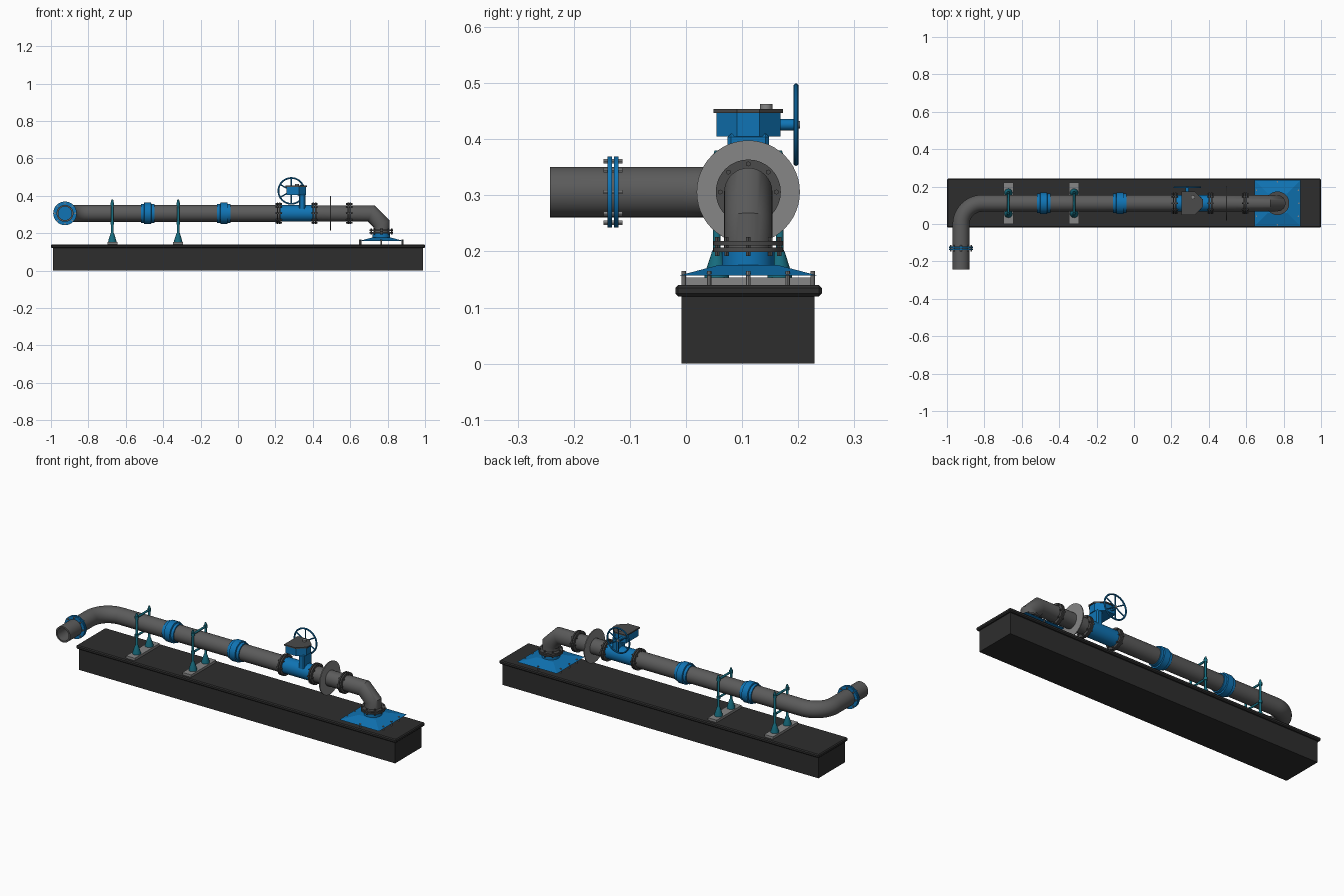
import bpy, bmesh, math
from mathutils import Vector, Matrix

if "Cube" in bpy.data.objects:
    bpy.data.objects.remove(bpy.data.objects["Cube"])


def material(name, r, g, b):
    m = bpy.data.materials.new(name)
    m.use_nodes = True
    m.diffuse_color = (r, g, b, 1)
    bsdf = next(n for n in m.node_tree.nodes if n.type == 'BSDF_PRINCIPLED')
    bsdf.inputs["Base Color"].default_value = (r, g, b, 1)
    return m


BLACK = material("black base", 0.027, 0.027, 0.027)
PIPE = material("dark grey pipe", 0.105, 0.105, 0.105)
DARK = material("charcoal flange", 0.07, 0.07, 0.07)
GREY = material("light grey", 0.24, 0.24, 0.24)
BLUE = material("valve blue", 0.005, 0.175, 0.46)
TEAL = material("support teal", 0.008, 0.15, 0.21)

X, Y, Z = Vector((1, 0, 0)), Vector((0, 1, 0)), Vector((0, 0, 1))
PY, PZ, R = 0.111, 0.306, 0.045      # main pipe axis and radius
INLET_X, OUTLET_X = -0.925, 0.767


def finish(name, bm, mat, smooth=True):
    bmesh.ops.recalc_face_normals(bm, faces=bm.faces)
    me = bpy.data.meshes.new(name)
    bm.to_mesh(me)
    bm.free()
    me.materials.append(mat)
    ob = bpy.data.objects.new(name, me)
    bpy.context.collection.objects.link(ob)
    if smooth:
        bpy.ops.object.select_all(action='DESELECT')
        ob.select_set(True)
        bpy.context.view_layer.objects.active = ob
        bpy.ops.object.shade_smooth_by_angle(angle=math.radians(35))
    return ob


def box(name, lo, hi, mat, bevel=0):
    bm = bmesh.new()
    bmesh.ops.create_cube(bm, size=1)
    lo, hi = Vector(lo), Vector(hi)
    for v in bm.verts:
        v.co = (lo + hi) / 2 + v.co * (hi - lo)
    if bevel:
        bmesh.ops.bevel(bm, geom=bm.edges[:], offset=bevel, segments=1, affect='EDGES')
    return finish(name, bm, mat, False)


def lathe(name, profile, origin, axis, mat, n=32):
    """Spin (distance along axis, radius) points; zero radius closes an end."""
    bm = bmesh.new()
    turn = Z.rotation_difference(axis).to_matrix()
    rings = []
    for t, r in profile:
        ring = [bm.verts.new(Vector(origin) + turn @ Vector(
            (r * math.cos(a * math.tau / n), r * math.sin(a * math.tau / n), t)))
            for a in range(n if r else 1)]
        rings.append(ring)
    for a, b in zip(rings, rings[1:]):
        for i in range(n):
            j = (i + 1) % n
            face = [a[i % len(a)], a[j % len(a)], b[j % len(b)], b[i % len(b)]]
            bm.faces.new(list(dict.fromkeys(face)))
    return finish(name, bm, mat)


def rod(name, start, end, r, mat, n=32):
    d = Vector(end) - Vector(start)
    return lathe(name, [(0, 0), (0, r), (d.length, r), (d.length, 0)], start, d.normalized(), mat, n)


def pipe(name, path, r, mat):
    """Sweep a circle along a planar path with mitred joints."""
    bm = bmesh.new()
    pts = [Vector(p) for p in path]
    dirs = [(b - a).normalized() for a, b in zip(pts, pts[1:])]
    side = dirs[0].cross(dirs[-1]).normalized()
    old = None
    for k, p in enumerate(pts):
        d0, d1 = dirs[max(k - 1, 0)], dirs[min(k, len(dirs) - 1)]
        t = (d0 + d1).normalized()
        up = side.cross(t) / t.dot(d0)
        ring = [bm.verts.new(p + r * (side * math.cos(a * math.tau / 32) + up * math.sin(a * math.tau / 32)))
                for a in range(32)]
        if old:
            for i in range(32):
                bm.faces.new((old[i], old[i - 1], ring[i - 1], ring[i]))
        old = ring
    return finish(name, bm, mat)


def flange_pair(name, centre, axis, mat, r=0.063, bolts=8, bolt_mat=DARK):
    c = Vector(centre)
    turn = Z.rotation_difference(axis).to_matrix()
    for s in (-1, 1):
        rod(f"{name}_disc", c + axis * s * 0.002, c + axis * s * 0.0095, r, mat)
    for i in range(bolts):
        a = i * math.tau / bolts
        p = c + turn @ Vector((math.cos(a), math.sin(a), 0)) * (r - 0.008)
        rod(f"{name}_bolt", p - axis * 0.017, p + axis * 0.017, 0.0045, bolt_mat, 6)


# Base plinth and its overhanging deck
box("base_block", (-0.988, -0.008, 0), (0.988, 0.229, 0.12), BLACK)
box("base_deck", (-1, -0.019, 0.12), (1, 0.242, 0.14), BLACK, 0.005)

# Long run of pipe with swept inlet bend
B = 0.115
bend = [(INLET_X + B - B * math.cos(a), PY - B + B * math.sin(a), PZ)
        for a in (i * math.pi / 24 for i in range(13))]
pipe("main_pipe", [(INLET_X, -0.242, PZ)] + bend + [(0.22, PY, PZ)], R, PIPE)
lathe("inlet_pipe_wall", [(0, R), (0, 0.036), (0.1, 0.036)], (INLET_X, -0.242, PZ), Y, PIPE)
flange_pair("inlet_flange", (INLET_X, -0.13, PZ), Y, BLUE, bolt_mat=GREY)

# Pipe couplings
for x in (-0.483, -0.075):
    lathe("coupling", [(-0.036, R), (-0.036, 0.051), (-0.02, 0.051), (-0.018, 0.058),
                       (0.018, 0.058), (0.02, 0.051), (0.036, 0.051), (0.036, R)],
          (x, PY, PZ), X, BLUE)

# Pipe supports: foot plate, twin posts and clamping bars
for x in (-0.672, -0.32):
    box("support_plate", (x - 0.027, 0.0, 0.14), (x + 0.027, 0.222, 0.154), GREY)
    for s in (-1, 1):
        y = PY + s * 0.056
        lathe("support_post", [(0, 0), (0, 0.022), (0.008, 0.021), (0.045, 0.009), (0.05, 0.0065),
                               (0.218, 0.0065), (0.226, 0.004), (0.226, 0)],
              (x, y, 0.154), Z, TEAL, 16)
        for z in (0.254, 0.357):
            rod("support_collar", (x, y, z - 0.008), (x, y, z + 0.008), 0.01, TEAL, 12)
    for z in (0.254, 0.357):
        rod("support_bar", (x, PY - 0.056, z), (x, PY + 0.056, z), 0.006, TEAL, 12)

# Valve body with end flanges
rod("valve_body", (0.22, PY, PZ), (0.41, PY, PZ), 0.044, BLUE)
for x in (0.217, 0.409):
    flange_pair("valve_flange", (x, PY, PZ), X, DARK, 0.058)
box("valve_neck", (0.325, PY - 0.037, 0.32), (0.36, PY + 0.037, 0.41), BLUE, 0.006)


# Gearbox: flat-backed prism pointing along the pipe
def prism(name, outline, z0, z1, mat):
    bm = bmesh.new()
    f = bm.faces.new([bm.verts.new((x, y, z0)) for x, y in outline])
    ext = bmesh.ops.extrude_face_region(bm, geom=[f])
    bmesh.ops.translate(bm, vec=(0, 0, z1 - z0),
                        verts=[v for v in ext["geom"] if isinstance(v, bmesh.types.BMVert)])
    return finish(name, bm, mat, False)


def gear_outline(g):
    half = [(0.258 - g, 0.057 + g), (0.325, 0.057 + g), (0.364 + g, 0.02)]
    return [(x, PY - y) for x, y in half] + [(x, PY + y) for x, y in reversed(half)]


prism("gearbox", gear_outline(0), 0.405, 0.448, BLUE)
prism("gearbox_lid", gear_outline(0.005), 0.447, 0.454, DARK)
rod("position_indicator", (0.315, 0.143, 0.453), (0.315, 0.143, 0.463), 0.011, GREY, 16)

# Handwheel
HUB = Vector((0.285, 0.196, 0.426))
rod("wheel_shaft", HUB - Y * 0.035, HUB, 0.010, BLUE, 16)
rod("wheel_hub", HUB - Y * 0.005, HUB + Y * 0.007, 0.007, GREY, 16)
tube = [(0.0045 * math.sin(a), 0.069 + 0.0045 * math.cos(a))
        for a in (i * math.tau / 10 for i in range(11))]
lathe("wheel_rim", tube, HUB, Y, BLUE, 40)
for i in range(6):
    a = i * math.tau / 6 + math.pi / 6
    rod("wheel_spoke", HUB, HUB + Vector((math.cos(a), 0, math.sin(a))) * 0.069, 0.0035, BLUE, 8)

# Outlet pipe, wall collar and mitred elbow turning down
pipe("outlet_pipe", [(0.41, PY, PZ), (0.712, PY, PZ), (0.767, PY, 0.251), (0.767, PY, 0.205)], 0.043, PIPE)
rod("wall_collar", (0.493, PY, PZ), (0.498, PY, PZ), 0.092, GREY, 48)
flange_pair("outlet_flange", (0.595, PY, PZ), X, DARK, 0.058)
flange_pair("elbow_flange", (OUTLET_X, PY, 0.209), Z, DARK, 0.063)

# Outlet hood: short spigot over a shallow pyramid plate with anchor bolts
rod("outlet_spigot", (OUTLET_X, PY, 0.166), (OUTLET_X, PY, 0.205), 0.047, BLUE)
bm = bmesh.new()
bmesh.ops.create_cone(bm, cap_ends=True, segments=4, radius1=0.124 * math.sqrt(2),
                      radius2=0.052 * math.sqrt(2), depth=0.019,
                      matrix=Matrix.Translation((OUTLET_X, PY, 0.1665)) @ Matrix.Rotation(math.pi / 4, 4, 'Z'))
finish("outlet_hood", bm, BLUE, False)
for i in (-1, 0, 1):
    for j in (-1, 0, 1):
        if i or j:
            x = OUTLET_X + i * (0.115 if i and j == 0 else 0.112)
            y = PY + j * 0.07 if i else PY + j * 0.115
            rod("anchor_bolt", (x, y, 0.14), (x, y, 0.165), 0.004, GREY, 8)
